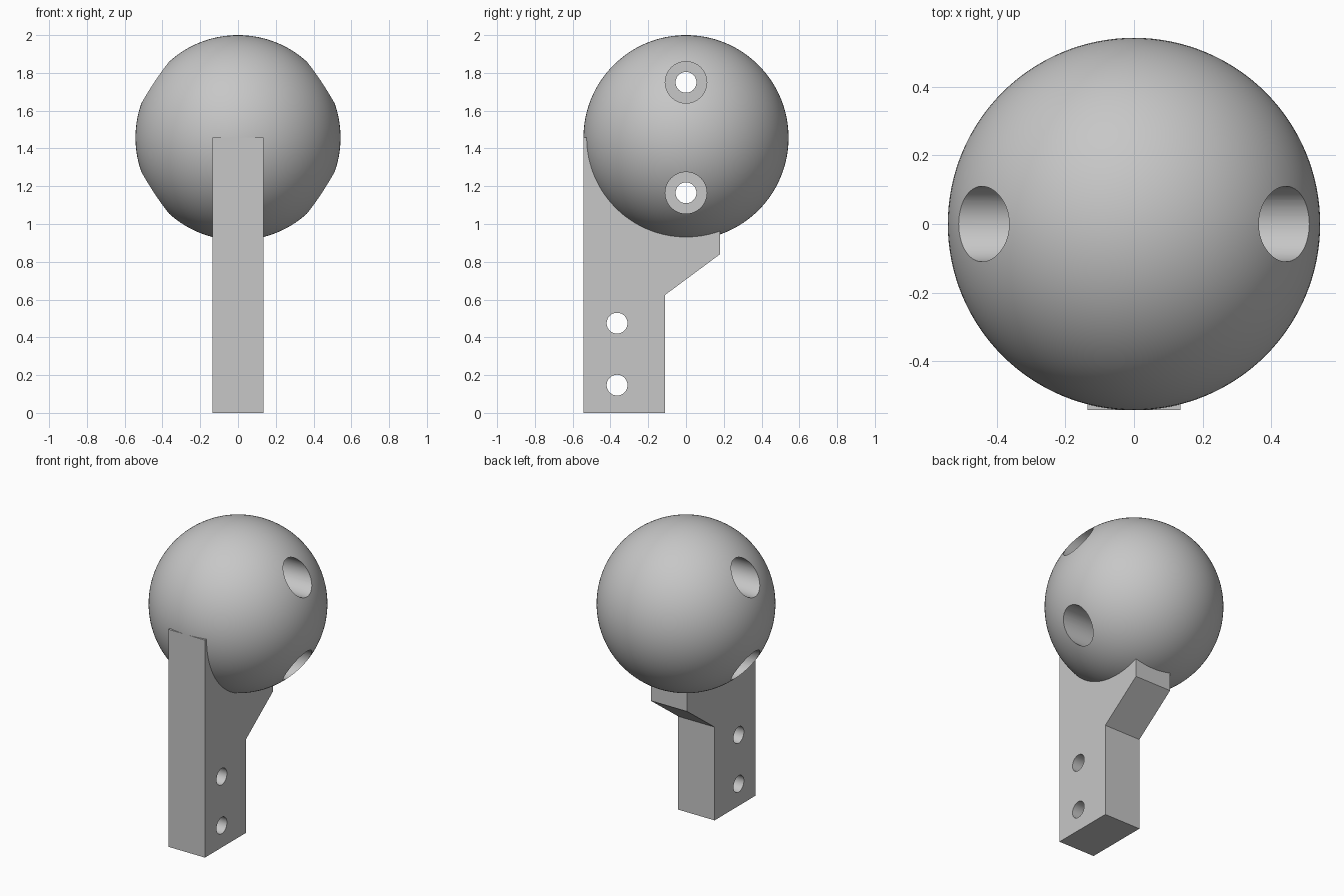
import bpy, bmesh, math
from mathutils import Matrix

cube = bpy.data.objects.get("Cube")
if cube:
    bpy.data.objects.remove(cube)

RADIUS, CENTRE_Z = 0.543, 1.457
HALF_WIDTH = 0.135

grey = bpy.data.materials.new("plain grey")
grey.use_nodes = True
colour = (0.57, 0.57, 0.57, 1)
grey.diffuse_color = colour
grey.node_tree.nodes["Principled BSDF"].inputs["Base Color"].default_value = colour


def add_object(name, bm):
    bmesh.ops.recalc_face_normals(bm, faces=bm.faces)
    mesh = bpy.data.meshes.new(name)
    bm.to_mesh(mesh)
    bm.free()
    mesh.materials.append(grey)
    obj = bpy.data.objects.new(name, mesh)
    bpy.context.collection.objects.link(obj)
    return obj


def drill(obj, radius, x0, x1, y, z):
    """Cut a round hole along x, from x0 to x1."""
    bm = bmesh.new()
    place = Matrix.Translation(((x0 + x1) / 2, y, z)) @ Matrix.Rotation(math.pi / 2, 4, 'Y')
    bmesh.ops.create_cone(bm, cap_ends=True, segments=64, radius1=radius,
                          radius2=radius, depth=x1 - x0, matrix=place)
    cutter = add_object("hole_cutter", bm)
    cutter.hide_render = True
    mod = obj.modifiers.new("hole", 'BOOLEAN')
    mod.operation, mod.solver, mod.object = 'DIFFERENCE', 'EXACT', cutter
    bpy.context.view_layer.objects.active = obj
    bpy.ops.object.modifier_apply(modifier=mod.name)
    bpy.data.objects.remove(cutter)


def smooth(obj):
    bpy.ops.object.select_all(action='DESELECT')
    obj.select_set(True)
    bpy.context.view_layer.objects.active = obj
    bpy.ops.object.shade_smooth_by_angle(angle=math.radians(30))


# Ball with two counterbored bolt holes running side to side
bm = bmesh.new()
bmesh.ops.create_uvsphere(bm, u_segments=128, v_segments=64, radius=RADIUS,
                          matrix=Matrix.Translation((0, 0, CENTRE_Z)))
ball = add_object("ball", bm)
for z in (1.165, 1.75):
    drill(ball, 0.055, -1, 1, 0, z)
    for x0, x1 in ((HALF_WIDTH, 1), (-1, -HALF_WIDTH)):
        drill(ball, 0.11, x0, x1, 0, z)
smooth(ball)

# Post with a sloped shelf; its upper end is embedded in the ball
profile = [(-RADIUS, 0), (-0.11, 0), (-0.11, 0.625), (0.18, 0.84),
           (0.18, 1.02), (-0.2, 1.02), (-0.45, CENTRE_Z), (-RADIUS, CENTRE_Z)]
bm = bmesh.new()
side = bm.faces.new([bm.verts.new((-HALF_WIDTH, y, z)) for y, z in profile])
extruded = bmesh.ops.extrude_face_region(bm, geom=[side])["geom"]
bmesh.ops.translate(bm, vec=(2 * HALF_WIDTH, 0, 0),
                    verts=[v for v in extruded if isinstance(v, bmesh.types.BMVert)])
post = add_object("post", bm)
for z in (0.147, 0.475):
    drill(post, 0.055, -1, 1, -0.365, z)
smooth(post)
